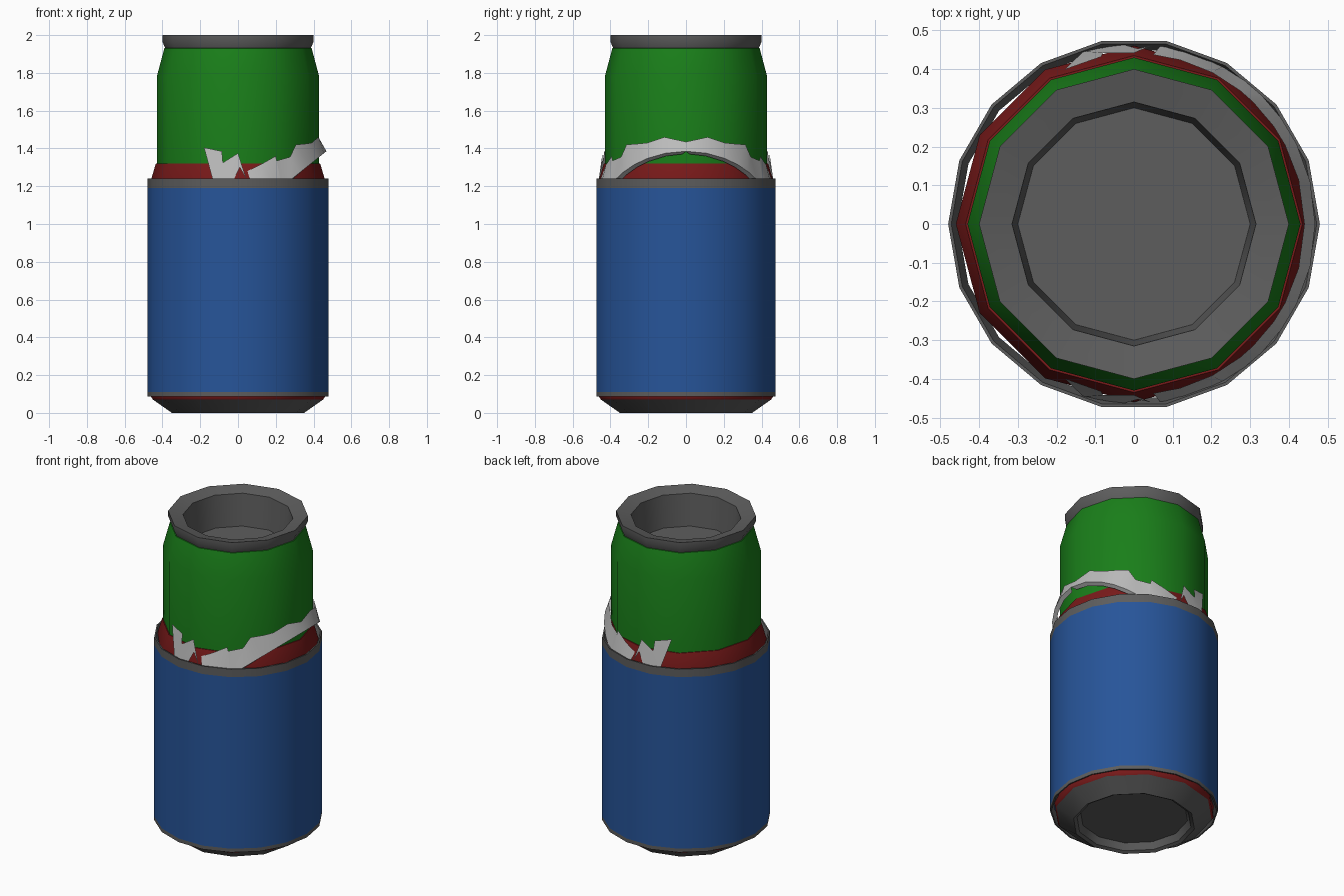
import bpy, bmesh
from math import cos, sin, pi, radians, sqrt

if "Cube" in bpy.data.objects:
    bpy.data.objects.remove(bpy.data.objects["Cube"])


def material(name, r, g, b):
    m = bpy.data.materials.new(name)
    m.diffuse_color = (r, g, b, 1)
    m.use_nodes = True
    m.node_tree.nodes["Principled BSDF"].inputs["Base Color"].default_value = m.diffuse_color
    return m


GREY = material("dark_grey", 0.11, 0.11, 0.11)
BLUE = material("blue", 0.02, 0.09, 0.32)
GREEN = material("green", 0.01, 0.21, 0.01)
RED = material("red", 0.19, 0.01, 0.01)
WHITE = material("paper", 0.5, 0.5, 0.5)


def finish(name, bm, mat, recalc=False):
    if recalc:
        bmesh.ops.recalc_face_normals(bm, faces=bm.faces)
    mesh = bpy.data.meshes.new(name)
    bm.to_mesh(mesh)
    bm.free()
    mesh.materials.append(mat)
    ob = bpy.data.objects.new(name, mesh)
    bpy.context.collection.objects.link(ob)
    bpy.ops.object.select_all(action='DESELECT')
    ob.select_set(True)
    bpy.context.view_layer.objects.active = ob
    bpy.ops.object.shade_smooth_by_angle(angle=radians(35))
    return ob


def lathe(name, profile, sides, mat, cap_start=False, cap_end=False):
    """Revolve (radius, z) points, listed so that upward means outward-facing."""
    bm = bmesh.new()
    rings = [[bm.verts.new((r * cos(2 * pi * i / sides), r * sin(2 * pi * i / sides), z))
              for i in range(sides)] for r, z in profile]
    for a, b in zip(rings, rings[1:]):
        for i in range(sides):
            j = (i + 1) % sides
            bm.faces.new((a[i], a[j], b[j], b[i]))
    if cap_start:
        bm.faces.new(rings[0][::-1])
    if cap_end:
        bm.faces.new(rings[-1])
    return finish(name, bm, mat)


# Inner can: recessed base, red band, green body, rim with a sunken lid
lathe("can_base", [(0.31, 0.05), (0.33, 0.01), (0.35, 0), (0.45, 0.07)], 12, GREY, cap_start=True)
lathe("red_band", [(0.45, 0.07), (0.46, 0.085), (0.46, 1.235), (0.435, 1.32), (0.42, 1.32)], 12, RED)
lathe("green_body", [(0.43, 1.30), (0.43, 1.78), (0.39, 1.93), (0.37, 1.935)], 12, GREEN)
lathe("rim", [(0.37, 1.93), (0.385, 1.93), (0.40, 1.965), (0.40, 2.0), (0.315, 1.98), (0.30, 1.78)],
      12, GREY, cap_end=True)

# Outer sleeve with trims at both ends
lathe("sleeve", [(0.48, 0.11), (0.48, 1.19)], 18, BLUE)
lathe("sleeve_top_trim", [(0.48, 1.19), (0.48, 1.24), (0.472, 1.24), (0.455, 1.19)], 18, GREY)
lathe("sleeve_bottom_trim", [(0.455, 0.11), (0.472, 0.087), (0.48, 0.087), (0.48, 0.11)], 18, GREY)


def on_can(x, radius, z):
    return (x, -sqrt(max(radius ** 2 - x ** 2, 0)), z)


def mirror_y(bm):
    bmesh.ops.mirror(bm, geom=bm.verts[:] + bm.edges[:] + bm.faces[:],
                     axis='Y', merge_dist=0.0005)


# Torn paper strip: a leaning band along a slanted cut, rising to the right side
top_edge = [(0.05, 1.28), (0.12, 1.315), (0.20, 1.36), (0.205, 1.335), (0.275, 1.355),
            (0.307, 1.42), (0.36, 1.425), (0.39, 1.43), (0.425, 1.46), (0.44, 1.435)]
bottom_x = [0.07, 0.13, 0.20, 0.23, 0.28, 0.33, 0.38, 0.42, 0.455, 0.468]
bm = bmesh.new()
rows = []
for (xt, zt), xb in zip(top_edge, bottom_x):
    zb = max(1.385 - 0.8 * (0.468 - xb), 1.21)
    rows.append([bm.verts.new(on_can(xt, 0.44, zt)),
                 bm.verts.new(on_can(xb, 0.468, zb)),
                 bm.verts.new(on_can(xb * 0.95, 0.445, zb - 0.015))])
for a, b in zip(rows, rows[1:]):
    for k in range(2):
        bm.faces.new((a[k], a[k + 1], b[k + 1], b[k]))
mirror_y(bm)
finish("torn_strip", bm, WHITE, True)

# Small torn flaps at front and back
flaps = [[(-0.18, 1.405), (-0.085, 1.385), (-0.08, 1.325), (-0.13, 1.22)],
         [(-0.08, 1.325), (0.0, 1.375), (-0.02, 1.22), (-0.13, 1.22)],
         [(0.0, 1.33), (0.045, 1.235), (0.015, 1.24)]]
flaps[1] = [(-0.08, 1.325), (0.0, 1.375), (0.01, 1.30), (-0.03, 1.22), (-0.13, 1.22)]
flaps[2] = [(0.0, 1.375), (0.045, 1.235), (0.01, 1.30)]
bm = bmesh.new()
for flap in flaps:
    bm.faces.new([bm.verts.new(on_can(x, 0.465 - 0.15 * (z - 1.22), z)) for x, z in flap])
bmesh.ops.remove_doubles(bm, verts=bm.verts, dist=0.001)
mirror_y(bm)
finish("torn_flaps", bm, WHITE, True)
